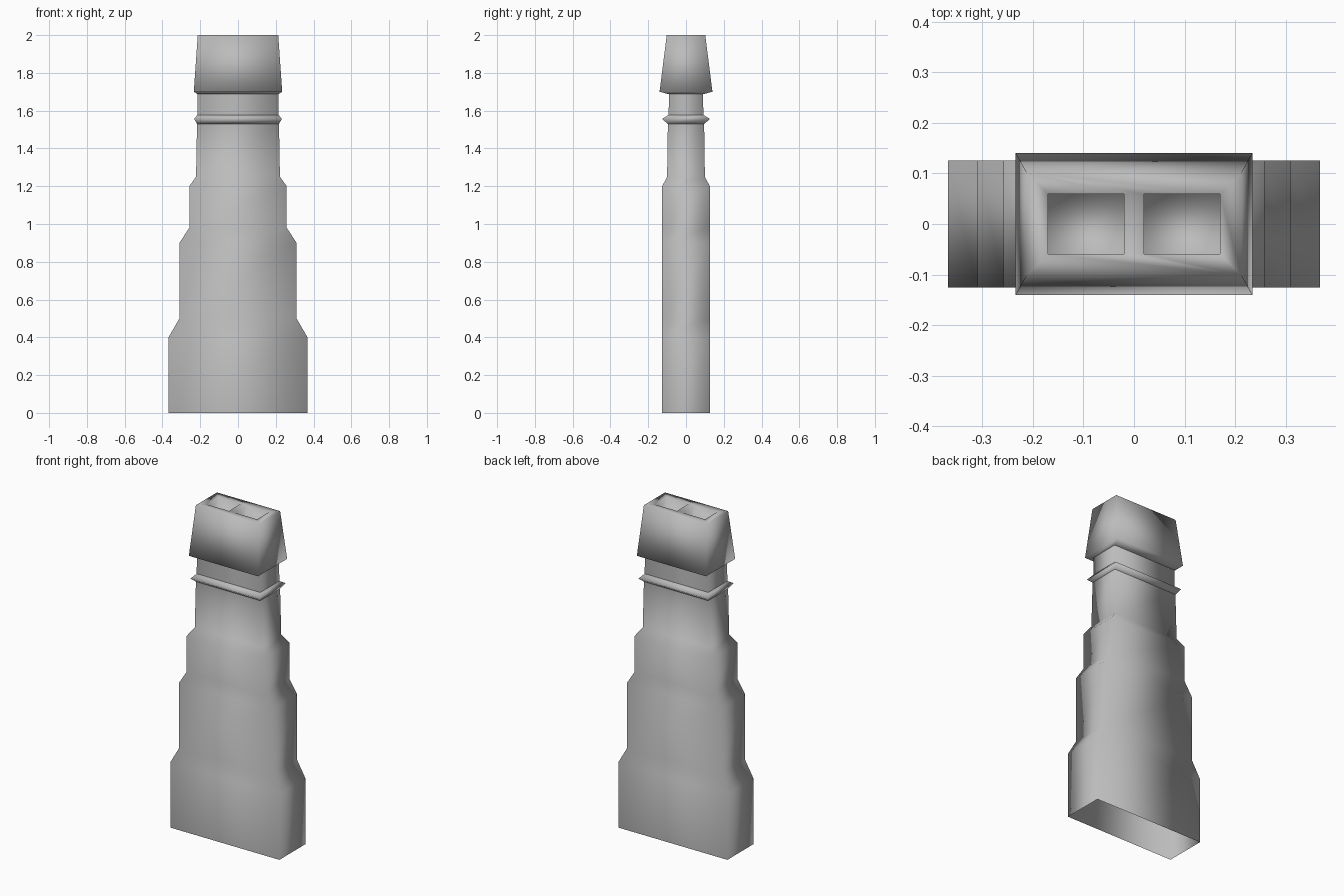
import bpy, bmesh, math

cube = bpy.data.objects.get("Cube")
if cube:
    bpy.data.objects.remove(cube)

GREY = (0.5, 0.5, 0.5, 1)
mat = bpy.data.materials.new("plain grey")
mat.use_nodes = True
mat.diffuse_color = GREY
mat.node_tree.nodes["Principled BSDF"].inputs["Base Color"].default_value = GREY


def ring(bm, x, y, z, cx=0):
    """Rectangular ring of half sizes x, y at height z."""
    return [bm.verts.new((cx + sx * x, sy * y, z))
            for sx, sy in ((-1, -1), (1, -1), (1, 1), (-1, 1))]


def bridge(bm, a, b):
    for i in range(4):
        j = (i + 1) % 4
        bm.faces.new((a[i], a[j], b[j], b[i]))


def loft(bm, sections):
    rings = [ring(bm, *s) for s in sections]
    for a, b in zip(rings, rings[1:]):
        bridge(bm, a, b)
    return rings


def finish(bm, name, soft=()):
    """Smooth shading, sharp where steep except along the soft edges."""
    for f in bm.faces:
        f.smooth = True
    for e in bm.edges:
        e.smooth = e in soft or e.calc_face_angle(0) < math.radians(30)
    me = bpy.data.meshes.new(name)
    bm.to_mesh(me)
    bm.free()
    me.materials.append(mat)
    bpy.context.collection.objects.link(bpy.data.objects.new(name, me))


# Stepped breast and stack, open at the bottom
bm = bmesh.new()
loft(bm, [(0.368, 0.126, 0), (0.368, 0.126, 0.4), (0.31, 0.126, 0.5),
          (0.31, 0.126, 0.9), (0.258, 0.126, 0.98), (0.258, 0.126, 1.2),
          (0.222, 0.1, 1.25), (0.217, 0.096, 1.53)])
finish(bm, "stepped_stack")

# Projecting collar with a softened tip
bm = bmesh.new()
rings = loft(bm, [(0.217, 0.096, 1.53), (0.232, 0.127, 1.556), (0.215, 0.092, 1.578)])
tip = {e for e in bm.edges if all(v in rings[1] for v in e.verts)}
finish(bm, "collar", tip)

# Neck between collar and cap
bm = bmesh.new()
loft(bm, [(0.215, 0.092, 1.578), (0.214, 0.09, 1.69)])
finish(bm, "neck")

# Tapered cap with a mitred top around two flues
bm = bmesh.new()
rings = loft(bm, [(0.214, 0.09, 1.687), (0.234, 0.14, 1.7), (0.213, 0.102, 2)])
rim = rings[-1]
soft = {e for e in bm.edges if all(v in rim for v in e.verts)}
left, right = (ring(bm, 0.075, 0.059, 2, cx) for cx in (-0.095, 0.095))
bm.faces.new((rim[0], rim[1], right[1], right[0], left[1], left[0]))
bm.faces.new((rim[1], rim[2], right[2], right[1]))
bm.faces.new((rim[2], rim[3], left[3], left[2], right[3], right[2]))
bm.faces.new((rim[3], rim[0], left[0], left[3]))
bm.faces.new((left[1], right[0], right[3], left[2]))
for top, cx in ((left, -0.095), (right, 0.095)):
    floor = ring(bm, 0.075, 0.059, 1.9, cx)
    bridge(bm, top, floor)
    face = bm.faces.new(floor)
    soft |= set(face.edges)
    soft |= {e for v in floor for e in v.link_edges}
finish(bm, "cap", soft)
